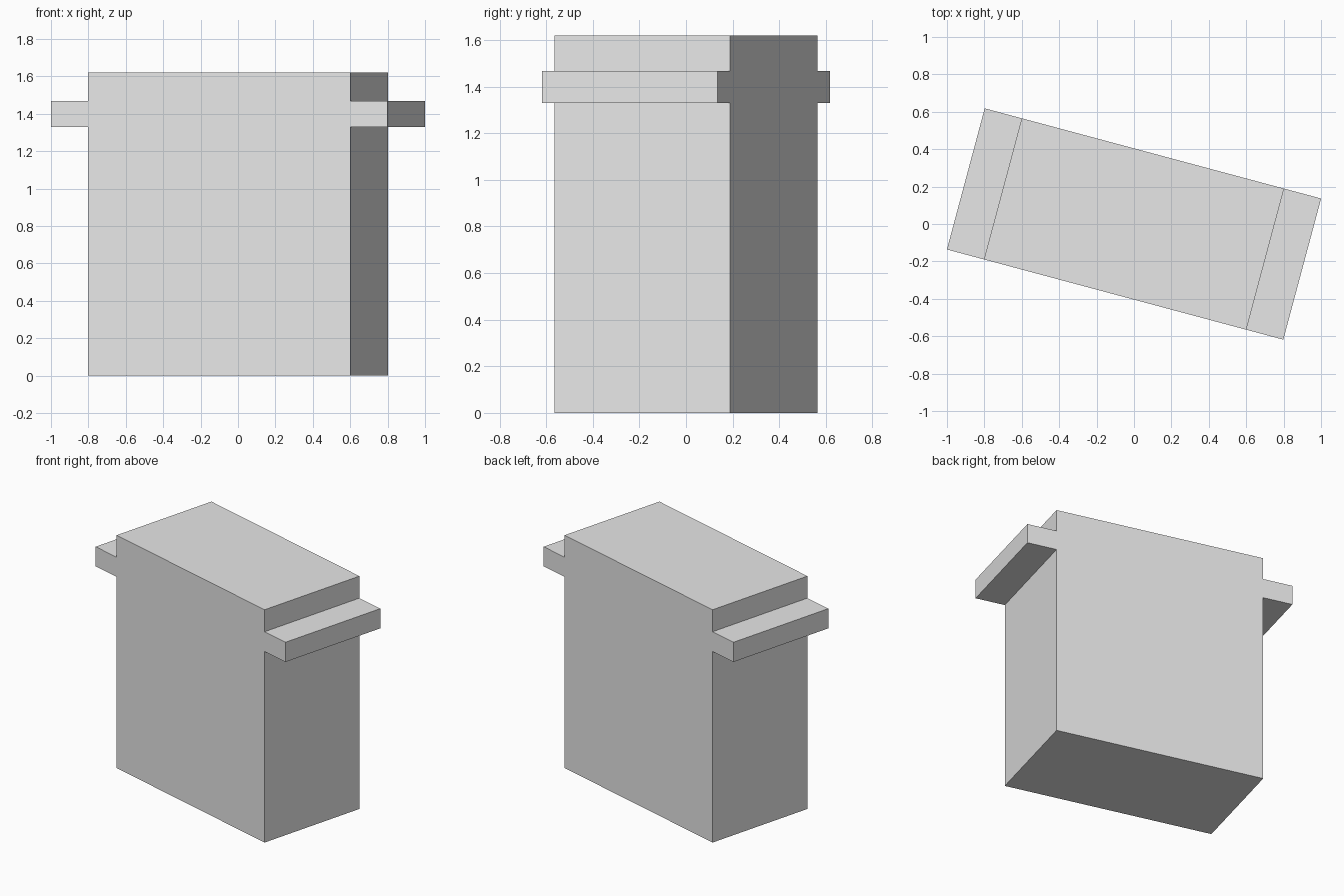
import bpy, bmesh
from math import radians
from mathutils import Matrix

cube = bpy.data.objects.get("Cube")
if cube:
    bpy.data.objects.remove(cube, do_unlink=True)

# Single light grey material
grey = bpy.data.materials.new("light_grey")
grey.use_nodes = True
colour = (0.8, 0.8, 0.8, 1)
grey.diffuse_color = colour
grey.node_tree.nodes["Principled BSDF"].inputs["Base Color"].default_value = colour

# Overall sizes
body_half, ledge_half, depth = 0.726, 0.931, 0.781
ledge_bottom, ledge_top, height = 1.33, 1.467, 1.62

# Block outline with a side ledge, mirrored to the other side
right_side = [(body_half, 0), (body_half, ledge_bottom), (ledge_half, ledge_bottom),
              (ledge_half, ledge_top), (body_half, ledge_top), (body_half, height)]
outline = right_side + [(-x, z) for x, z in reversed(right_side)]

# Extrude the outline through the depth, then turn the block on its base
bm = bmesh.new()
face = bm.faces.new([bm.verts.new((x, -depth / 2, z)) for x, z in outline])
extruded = bmesh.ops.extrude_face_region(bm, geom=[face], use_keep_orig=True)
back = [v for v in extruded["geom"] if isinstance(v, bmesh.types.BMVert)]
bmesh.ops.translate(bm, verts=back, vec=(0, depth, 0))
bmesh.ops.rotate(bm, verts=bm.verts, cent=(0, 0, 0), matrix=Matrix.Rotation(radians(-15), 3, "Z"))
bmesh.ops.recalc_face_normals(bm, faces=bm.faces)

mesh = bpy.data.meshes.new("block_with_side_ledges")
bm.to_mesh(mesh)
bm.free()
mesh.materials.append(grey)
block = bpy.data.objects.new("block_with_side_ledges", mesh)
bpy.context.collection.objects.link(block)
